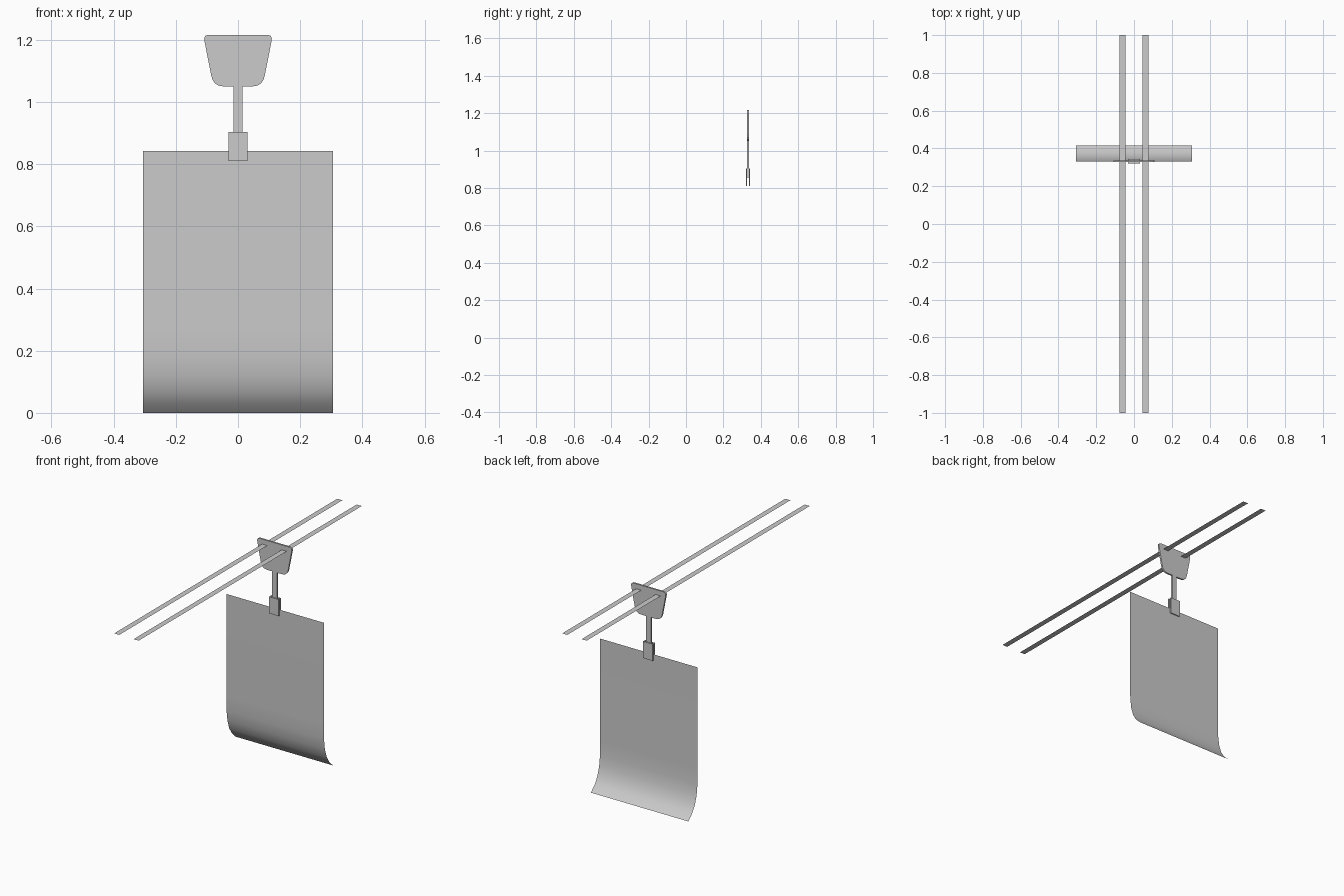
import bpy, bmesh, math
from mathutils import Vector

if "Cube" in bpy.data.objects:
    bpy.data.objects.remove(bpy.data.objects["Cube"])

Y = 0.332  # plane of the hanging sign


def make_object(name, bm):
    bmesh.ops.recalc_face_normals(bm, faces=bm.faces)
    mesh = bpy.data.meshes.new(name)
    bm.to_mesh(mesh)
    bm.free()
    ob = bpy.data.objects.new(name, mesh)
    bpy.context.collection.objects.link(ob)
    return ob


def box(name, x, y, z):
    bm = bmesh.new()
    bmesh.ops.create_cube(bm, size=1)
    for v in bm.verts:
        v.co = [r[0] + (c + 0.5) * (r[1] - r[0]) for c, r in zip(v.co, (x, y, z))]
    return make_object(name, bm)


def sheet(name, x0, x1, profile):
    """Thin open surface: a (y, z) profile swept along x."""
    bm = bmesh.new()
    rows = [[bm.verts.new((x, y, z)) for x in (x0, x1)] for y, z in profile]
    for a, b in zip(rows, rows[1:]):
        bm.faces.new((a[0], a[1], b[1], b[0]))
    for f in bm.faces:
        f.smooth = True
    return make_object(name, bm)


def rounded(corners, steps=5):
    """Round each (x, z, cut) corner with a quadratic curve."""
    out = []
    for i, (x, z, cut) in enumerate(corners):
        p = Vector((x, z))
        a = Vector(corners[i - 1][:2])
        b = Vector(corners[(i + 1) % len(corners)][:2])
        a = p + (a - p).normalized() * cut
        b = p + (b - p).normalized() * cut
        for k in range(steps + 1):
            t = k / steps
            out.append(a * (1 - t) ** 2 + p * 2 * t * (1 - t) + b * t * t)
    return out


# Flat ceiling rails
for name, s in (("left_rail", -1), ("right_rail", 1)):
    sheet(name, s * 0.061 - 0.016, s * 0.061 + 0.016, [(-1, 1.188), (1, 1.188)])

# Rounded trapezoid hanger plate
bm = bmesh.new()
outline = rounded([(-0.112, 1.216, 0.02), (0.112, 1.216, 0.02),
                   (0.079, 1.05, 0.034), (-0.079, 1.05, 0.034)])
face = bm.faces.new([bm.verts.new((p.x, Y - 0.005, p.y)) for p in outline])
ext = bmesh.ops.extrude_face_region(bm, geom=[face])
moved = [g for g in ext["geom"] if isinstance(g, bmesh.types.BMVert)]
bmesh.ops.translate(bm, verts=moved, vec=(0, 0.01, 0))
make_object("hanger_plate", bm)

# Stem and the two jaws that grip the sheet
box("stem", (-0.015, 0.015), (Y - 0.005, Y + 0.005), (0.855, 1.052))
for name, s in (("front_jaw", -1), ("back_jaw", 1)):
    ys = sorted((Y + s * 0.005, Y + s * 0.011))
    box(name, (-0.031, 0.031), ys, (0.81, 0.904))

# Hanging sheet with curled lower edge
curl = [(0, 0.842), (0, 0.26), (0.002, 0.18), (0.01, 0.12), (0.026, 0.07),
        (0.05, 0.032), (0.084, 0)]
sheet("hanging_sheet", -0.306, 0.306, [(Y + y, z) for y, z in curl])
